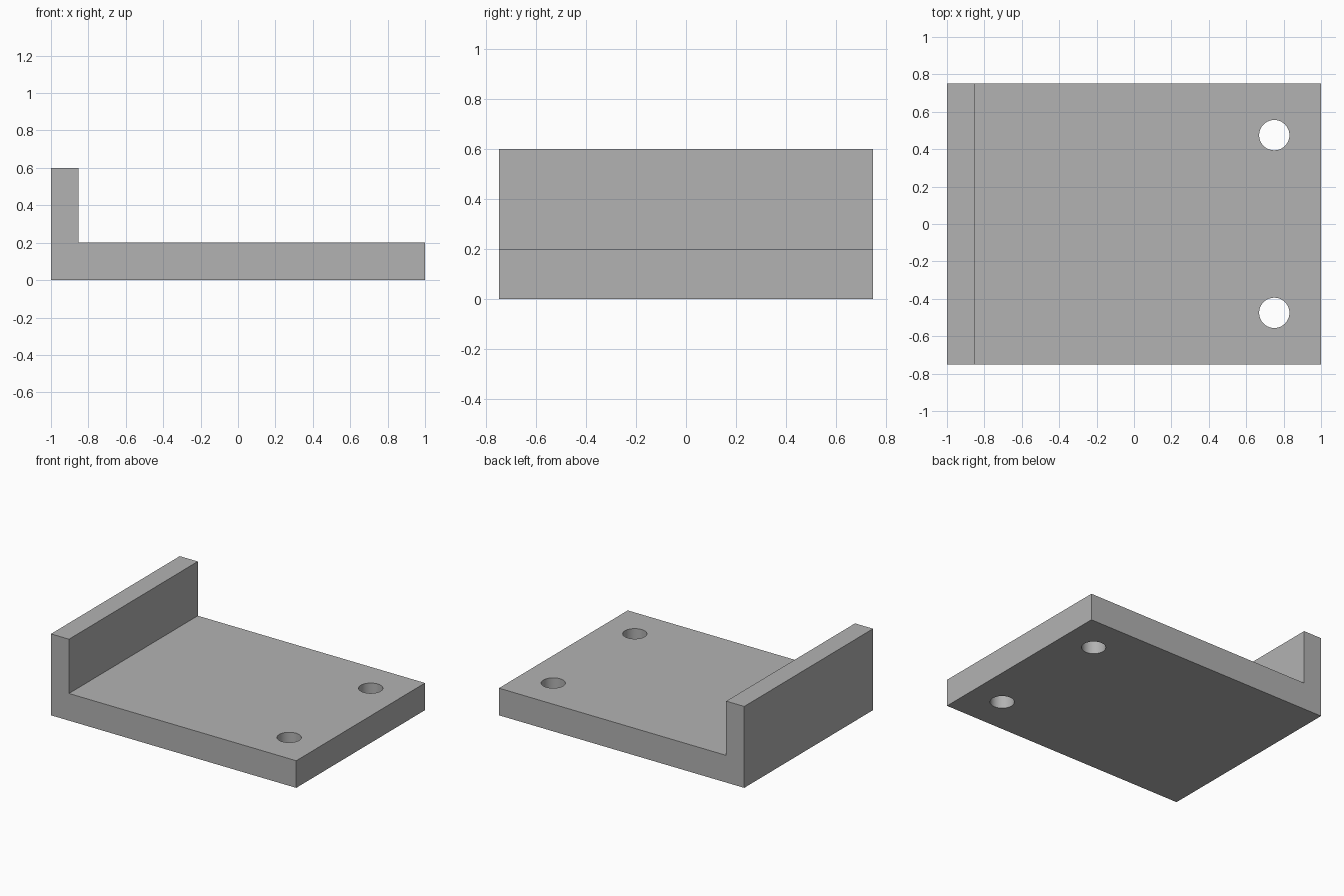
import bpy
import bmesh

cube = bpy.data.objects.get("Cube")
if cube:
    bpy.data.objects.remove(cube, do_unlink=True)

# Main dimensions
HALF_X, HALF_Y = 1.0, 0.75
BASE_H, WALL_H = 0.2, 0.6
WALL_X = -0.853
HOLE_X, HOLE_Y, HOLE_R = 0.75, 0.475, 0.081

grey = bpy.data.materials.new("plain grey")
grey.use_nodes = True
colour = (0.448, 0.448, 0.448, 1)
grey.diffuse_color = colour
grey.node_tree.nodes["Principled BSDF"].inputs["Base Color"].default_value = colour

# L-shaped plate: side profile extruded front to back
profile = [(-HALF_X, 0), (HALF_X, 0), (HALF_X, BASE_H),
           (WALL_X, BASE_H), (WALL_X, WALL_H), (-HALF_X, WALL_H)]
bm = bmesh.new()
face = bm.faces.new([bm.verts.new((x, -HALF_Y, z)) for x, z in profile])
extruded = bmesh.ops.extrude_face_region(bm, geom=[face])["geom"]
bmesh.ops.translate(bm, vec=(0, 2 * HALF_Y, 0),
                    verts=[v for v in extruded if isinstance(v, bmesh.types.BMVert)])
bmesh.ops.recalc_face_normals(bm, faces=bm.faces)
mesh = bpy.data.meshes.new("bracket_plate")
bm.to_mesh(mesh)
bm.free()
mesh.materials.append(grey)
plate = bpy.data.objects.new("bracket_plate", mesh)
bpy.context.collection.objects.link(plate)

# Two mounting holes through the base
for side, name in ((-1, "front"), (1, "back")):
    bpy.ops.mesh.primitive_cylinder_add(vertices=64, radius=HOLE_R, depth=1,
                                        location=(HOLE_X, side * HOLE_Y, BASE_H / 2))
    cutter = bpy.context.object
    cutter.name = name + "_hole_cutter"
    cutter.data.materials.append(grey)
    cutter.hide_render = True
    cut = plate.modifiers.new(name + "_hole", "BOOLEAN")
    cut.operation = "DIFFERENCE"
    cut.solver = "EXACT"
    cut.object = cutter
    bpy.ops.object.select_all(action="DESELECT")
    plate.select_set(True)
    bpy.context.view_layer.objects.active = plate
    bpy.ops.object.modifier_apply(modifier=cut.name)
    bpy.data.objects.remove(cutter, do_unlink=True)

# Smooth hole walls, sharp plate edges
bpy.ops.object.shade_smooth_by_angle()
